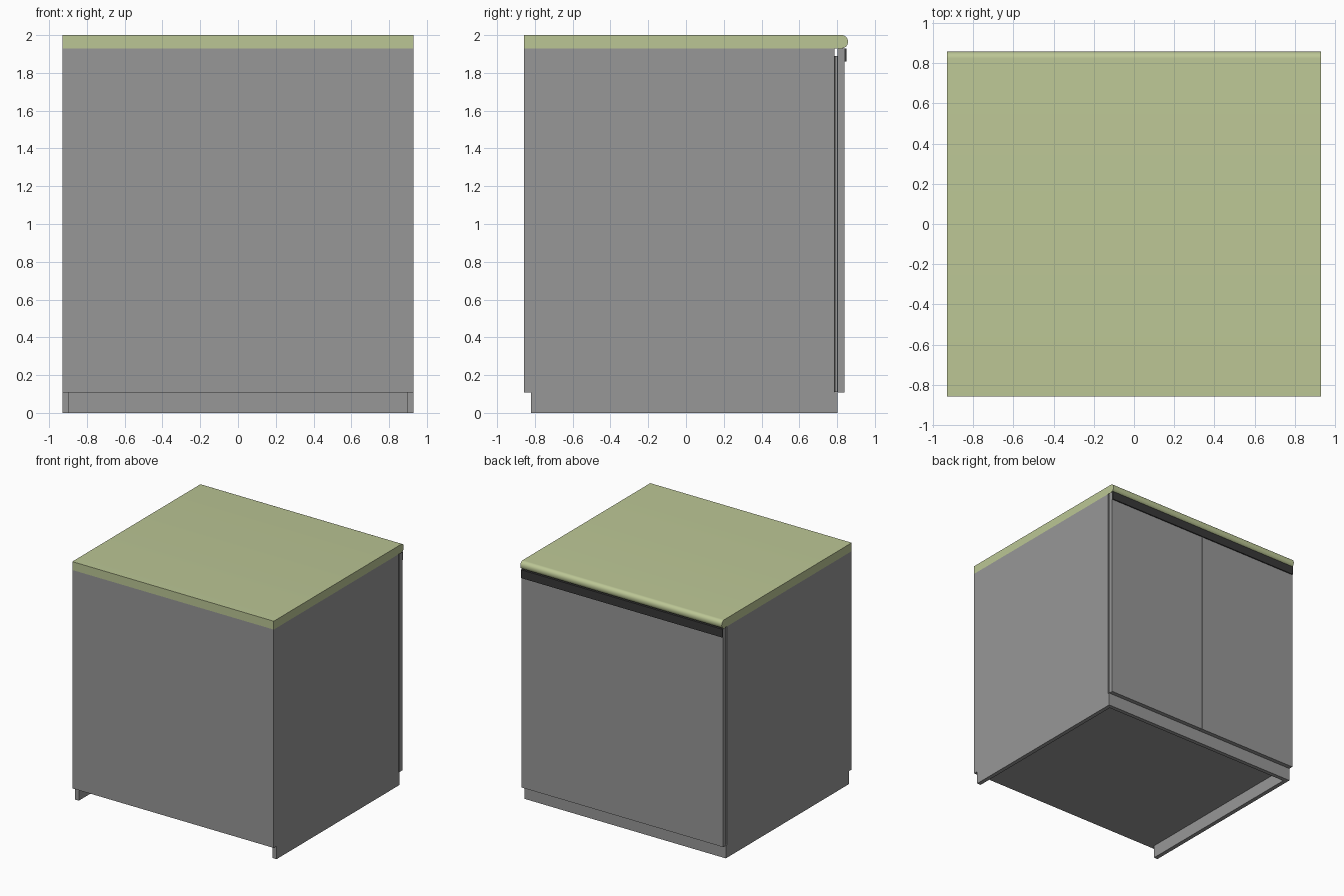
import bpy, bmesh, math

if "Cube" in bpy.data.objects:
    bpy.data.objects.remove(bpy.data.objects["Cube"])


def material(name, color):
    m = bpy.data.materials.new(name)
    m.diffuse_color = color
    m.use_nodes = True
    m.node_tree.nodes["Principled BSDF"].inputs["Base Color"].default_value = m.diffuse_color
    return m


green = material("worktop_green", (0.50, 0.565, 0.30, 1))
grey = material("board_grey", (0.31, 0.31, 0.31, 1))
black = material("handle_black", (0.04, 0.04, 0.04, 1))


def extrude(name, profile, x0, x1, mat=grey):
    """Extrude a (y, z) profile along x."""
    bm = bmesh.new()
    a = [bm.verts.new((x0, y, z)) for y, z in profile]
    b = [bm.verts.new((x1, y, z)) for y, z in profile]
    n = len(profile)
    bm.faces.new(a)
    bm.faces.new(b[::-1])
    for i in range(n):
        j = (i + 1) % n
        bm.faces.new((a[i], b[i], b[j], a[j]))
    bmesh.ops.recalc_face_normals(bm, faces=bm.faces)
    me = bpy.data.meshes.new(name)
    bm.to_mesh(me)
    bm.free()
    ob = bpy.data.objects.new(name, me)
    bpy.context.collection.objects.link(ob)
    me.materials.append(mat)
    return ob


def box(name, x0, x1, y0, y1, z0, z1, mat=grey):
    return extrude(name, [(y0, z0), (y1, z0), (y1, z1), (y0, z1)], x0, x1, mat)


W, T = 0.93, 0.035           # half width, board thickness
BACK, BODY = -0.857, 0.787   # carcass depth range
Z0, Z1 = 0.108, 1.93         # carcass height range

# Carcass panels
box("back_panel", -W + T, W - T, BACK, BACK + T, Z0, Z1)
box("bottom_panel", -W + T, W - T, BACK + T, BODY, Z0, Z0 + T)
box("top_panel", -W + T, W - T, BACK + T, BODY, Z1 - T, Z1)

# Plinth board under the doors
box("plinth_front", -W + T, W - T, 0.768, 0.803, 0, Z0)

# Handle profile hooked over the door top
handle = [(0.805, 1.926), (0.840, 1.926), (0.840, 1.86), (0.849, 1.86),
          (0.849, Z1 - 0.001), (0.805, Z1 - 0.001)]

# Parts repeated on the left and right
for side, s in (("left", -1), ("right", 1)):
    def span(a, b):
        return min(a * s, b * s), max(a * s, b * s)
    box(side + "_side_panel", *span(W - T, W), BACK, BODY, Z0, Z1)
    box(side + "_plinth_side", *span(W - T, W), -0.82, 0.803, 0, Z0)
    box(side + "_door", *span(0.001, W), 0.803, 0.839, Z0, 1.926)
    # Door seal: grey core between two thin black strips
    for part, y0, y1, mat in (("inner_strip", BODY, 0.791, black),
                              ("core", 0.791, 0.799, grey),
                              ("outer_strip", 0.799, 0.803, black)):
        box(f"{side}_seal_{part}", *span(0.001, W - 0.02), y0, y1, Z0 + 0.002, 1.89, mat)
    extrude(side + "_handle", handle, *span(0.001, W), black)

# Worktop with a rounded edge on the door side
r = 0.033
edge = []
for cz, start in ((Z1 + r, -90), (2 - r, 0)):
    for i in range(9):
        t = math.radians(start + 90 * i / 8)
        edge.append((0.857 - r + r * math.cos(t), cz + r * math.sin(t)))
worktop = extrude("worktop", [(BACK, Z1)] + edge + [(BACK, 2)], -W, W, green)
bpy.context.view_layer.objects.active = worktop
worktop.select_set(True)
bpy.ops.object.shade_smooth_by_angle()
